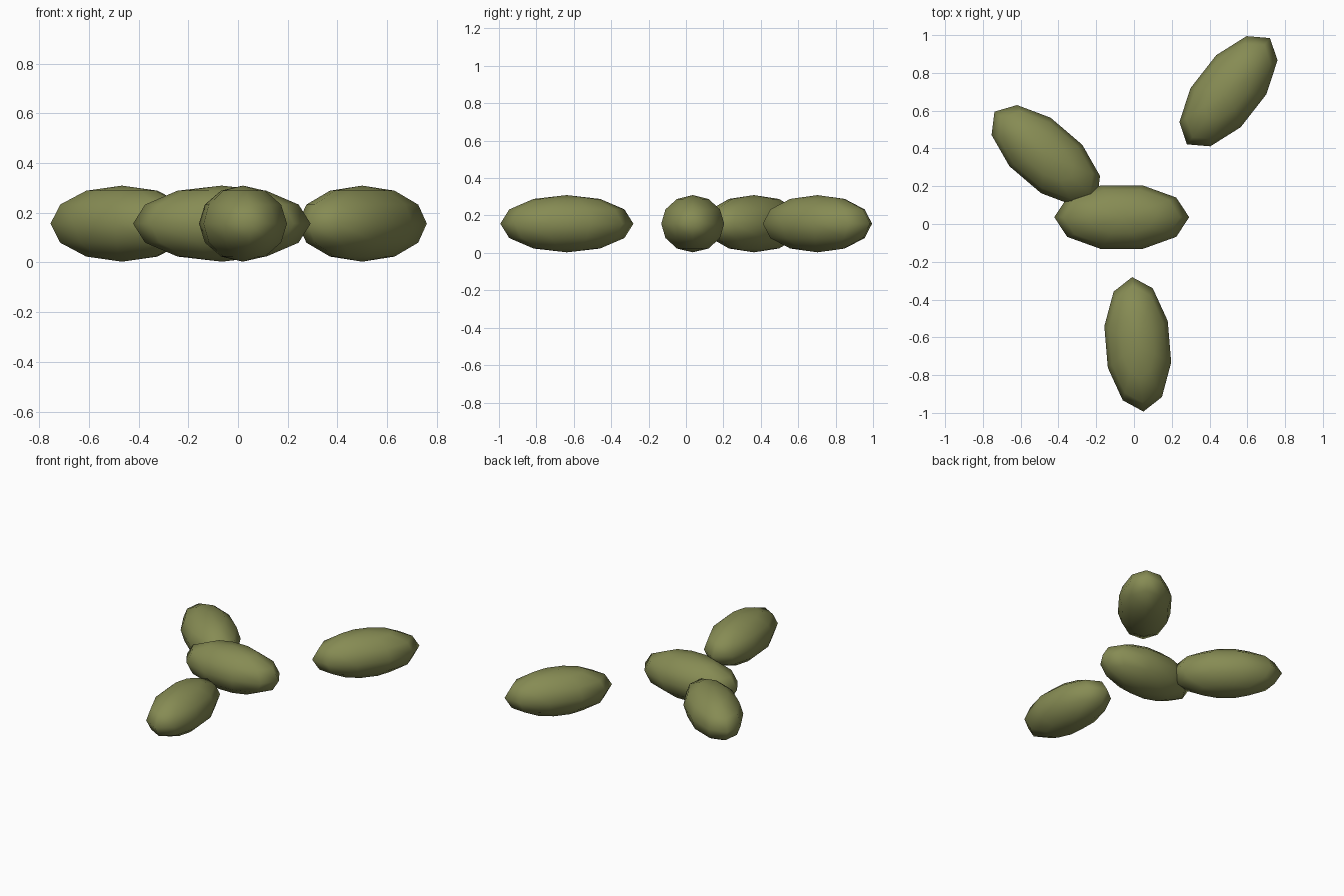
import bpy, bmesh, math
from mathutils import Matrix, Vector

cube = bpy.data.objects.get("Cube")
if cube:
    bpy.data.objects.remove(cube)

# Olive green skin
skin = bpy.data.materials.new("olive_green")
skin.use_nodes = True
colour = (0.24, 0.26, 0.088, 1)
skin.diffuse_color = colour
bsdf = skin.node_tree.nodes["Principled BSDF"]
bsdf.inputs["Base Color"].default_value = colour
bsdf.inputs["Roughness"].default_value = 0.8

SEGMENTS, RINGS = 10, 6
LENGTH, WIDTH, HEIGHT = 0.357, 0.177, 0.153   # half sizes


def add_pod(name, x, y, angle):
    """Low-poly ellipsoid: a half circle spun about z, then stretched along x."""
    bm = bmesh.new()
    arc = [math.pi * i / RINGS for i in range(RINGS + 1)]
    verts = [bm.verts.new((math.sin(a), 0, math.cos(a))) for a in arc]
    edges = [bm.edges.new(pair) for pair in zip(verts, verts[1:])]
    bmesh.ops.spin(bm, geom=verts + edges, cent=(0, 0, 0), axis=(0, 0, 1),
                   angle=2 * math.pi, steps=SEGMENTS)
    bmesh.ops.remove_doubles(bm, verts=bm.verts, dist=0.001)
    bmesh.ops.transform(bm, verts=bm.verts,
                        matrix=Matrix.Diagonal(Vector((LENGTH, WIDTH, HEIGHT, 1))))
    bmesh.ops.recalc_face_normals(bm, faces=bm.faces)
    for face in bm.faces:
        face.smooth = True
    mesh = bpy.data.meshes.new(name)
    bm.to_mesh(mesh)
    bm.free()
    mesh.materials.append(skin)
    pod = bpy.data.objects.new(name, mesh)
    pod.location = (x, y, 0.156)
    pod.rotation_euler.z = math.radians(angle)
    bpy.context.collection.objects.link(pod)


# Four scattered pods
add_pod("centre_pod", -0.065, 0.036, 0)
add_pod("front_pod", 0.02, -0.637, 94.8)
add_pod("back_right_pod", -0.467, 0.363, 139.5)
add_pod("back_left_pod", 0.5, 0.703, 52)
